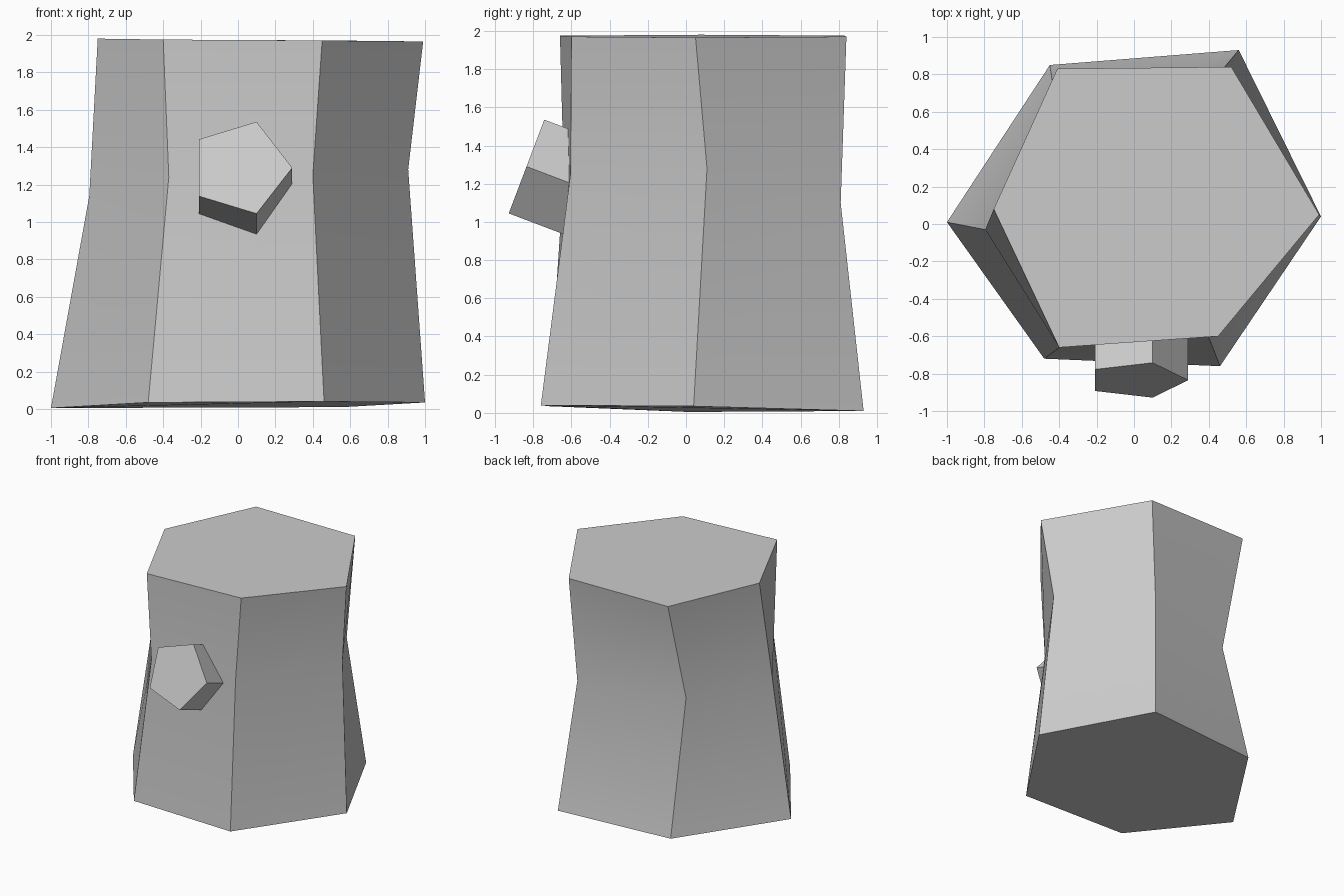
import bpy, bmesh, math
from mathutils import Matrix, Vector

if "Cube" in bpy.data.objects:
    bpy.data.objects.remove(bpy.data.objects["Cube"])


def shade(obj):
    bpy.ops.object.select_all(action='DESELECT')
    obj.select_set(True)
    bpy.context.view_layer.objects.active = obj
    bpy.ops.object.shade_smooth_by_angle(angle=math.radians(40))


def make_object(name, bm):
    bmesh.ops.recalc_face_normals(bm, faces=bm.faces)
    mesh = bpy.data.meshes.new(name)
    bm.to_mesh(mesh)
    bm.free()
    obj = bpy.data.objects.new(name, mesh)
    bpy.context.collection.objects.link(obj)
    shade(obj)
    return obj


def loft(name, rings):
    bm = bmesh.new()
    loops = [[bm.verts.new(p) for p in ring] for ring in rings]
    for low, high in zip(loops, loops[1:]):
        n = len(low)
        for i in range(n):
            j = (i + 1) % n
            bm.faces.new((low[i], low[j], high[j], high[i]))
    bm.faces.new(loops[0][::-1])
    bm.faces.new(loops[-1])
    return make_object(name, bm)


# Stump trunk: irregular hexagons at base, waist and cut top
# order: left, front left, front right, right, back right, back left
base = [(-1.0, .01, .005), (-.48, -.72, .035), (.46, -.76, .04),
        (1.0, .04, .035), (.56, .93, .01), (-.45, .85, .01)]
waist = [(-.795, -.03, 1.14), (-.37, -.64, 1.24), (.40, -.605, 1.25),
         (.91, .11, 1.28), (.46, .81, 1.10), (-.41, .585, 1.10)]
top = [(-.75, .08, 1.98), (-.40, -.66, 1.975), (.45, -.60, 1.97),
       (.99, .05, 1.965), (.52, .84, 1.97), (-.41, .83, 1.975)]
loft("trunk", [base, waist, top])

# Cut branch: five-sided peg sunk into the front of the trunk
LENGTH, RADIUS = .42, .276
tip = Vector((.014, -.835, 1.29))
axis = Vector((0, -.935, .355)).normalized()
up = Vector((1, 0, 0)).cross(axis)
frame = Matrix((Vector((1, 0, 0)), -up, axis)).transposed().to_4x4()
if frame.determinant() < 0:
    frame = Matrix((Vector((1, 0, 0)), up, axis)).transposed().to_4x4()
rings = []
for depth in (-LENGTH, 0):
    ring = []
    for i in range(5):
        a = math.tau * i / 5
        local = Vector((RADIUS * math.cos(a), RADIUS * math.sin(a), depth))
        ring.append(tip + frame.to_3x3() @ local)
    rings.append(ring)
loft("branch_stub", rings)
